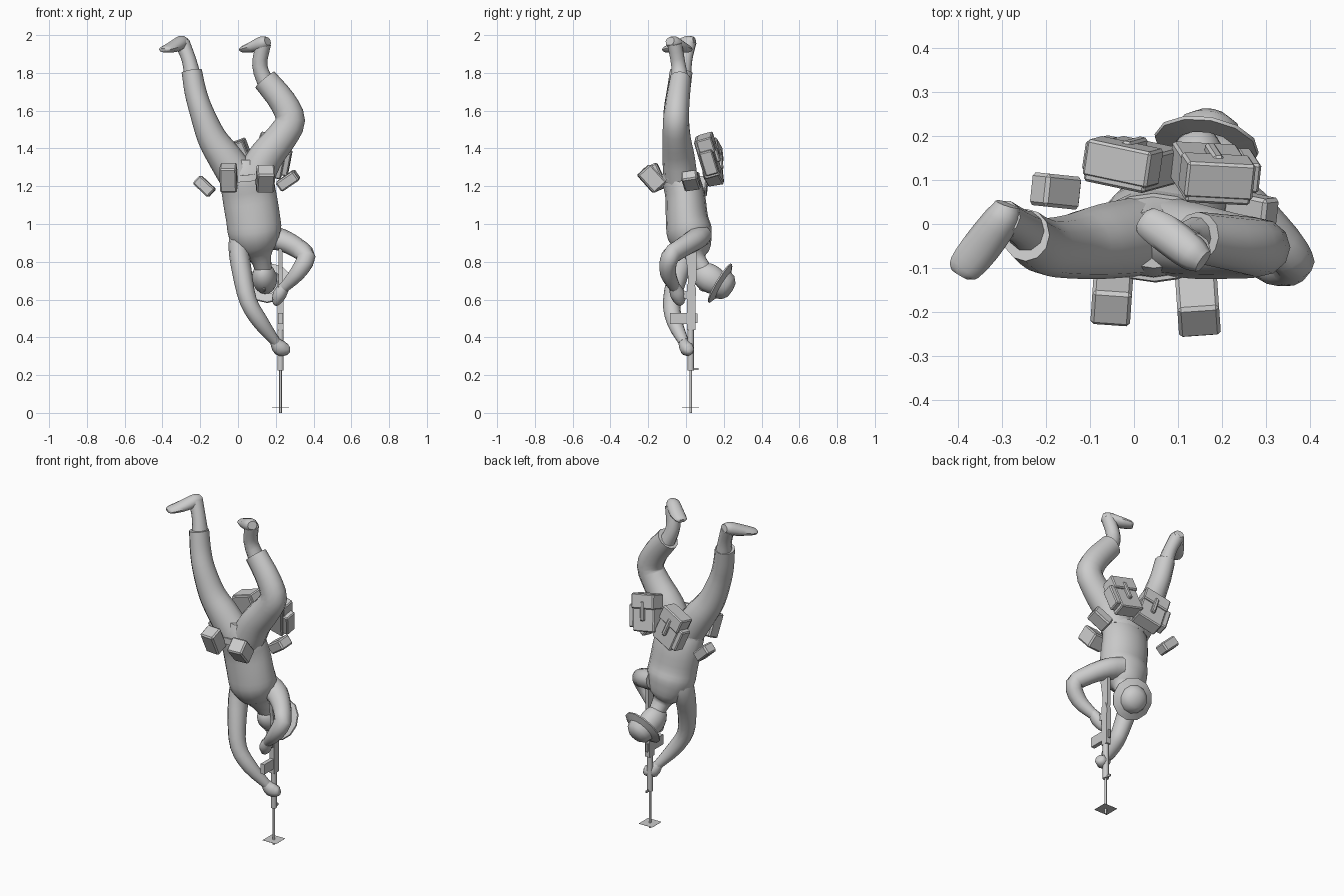
import bpy, bmesh, math
from mathutils import Vector, Matrix, Euler

if "Cube" in bpy.data.objects:
    bpy.data.objects.remove(bpy.data.objects["Cube"])

grey = bpy.data.materials.new("plain grey")
grey.diffuse_color = (0.6, 0.6, 0.6, 1)
grey.use_nodes = True
grey.node_tree.nodes["Principled BSDF"].inputs["Base Color"].default_value = grey.diffuse_color


def finish(name, bm, smooth=None):
    bmesh.ops.recalc_face_normals(bm, faces=bm.faces)
    me = bpy.data.meshes.new(name)
    bm.to_mesh(me)
    bm.free()
    me.materials.append(grey)
    ob = bpy.data.objects.new(name, me)
    bpy.context.collection.objects.link(ob)
    if smooth:
        bpy.ops.object.select_all(action='DESELECT')
        ob.select_set(True)
        bpy.context.view_layer.objects.active = ob
        bpy.ops.object.shade_smooth_by_angle(angle=math.radians(smooth))
    return ob


def spline(keys, steps):
    """Catmull-Rom through (x, y, z, ru, rv) keys."""
    k = [Vector(p) for p in keys]
    k = [k[0] * 2 - k[1]] + k + [k[-1] * 2 - k[-2]]
    out = []
    for i in range(1, len(k) - 2):
        a, b, c, d = k[i - 1:i + 3]
        for s in range(steps):
            t = s / steps
            out.append(0.5 * (2 * b + (c - a) * t + (2 * a - 5 * b + 4 * c - d) * t * t
                              + (3 * b - a - 3 * c + d) * t ** 3))
    return out + [k[-2]]


def loft(name, keys, ref=(0, 1, 0), sides=12, steps=3):
    """Elliptical tube; rv is the radius along ref, ru the one across it."""
    pts = spline(keys, steps)
    pos = [Vector(p[:3]) for p in pts]
    bm = bmesh.new()
    rings = []
    for i, p in enumerate(pts):
        t = (pos[min(i + 1, len(pos) - 1)] - pos[max(i - 1, 0)]).normalized()
        v = Vector(ref)
        v = (v - t * v.dot(t)).normalized()
        u = v.cross(t)
        angles = [2 * math.pi * j / sides for j in range(sides)]
        rings.append([bm.verts.new(pos[i] + u * math.cos(a) * p[3] + v * math.sin(a) * p[4])
                      for a in angles])
    for a, b in zip(rings, rings[1:]):
        for j in range(sides):
            bm.faces.new((a[j], a[(j + 1) % sides], b[(j + 1) % sides], b[j]))
    bm.faces.new(rings[0])
    bm.faces.new(rings[-1])
    return finish(name, bm, 50)


def box(name, centre, size, rot=(0, 0, 0), bevel=0.008):
    """Bevelled box, rotation in degrees."""
    bm = bmesh.new()
    bmesh.ops.create_cube(bm, size=1)
    bmesh.ops.scale(bm, vec=size, verts=bm.verts)
    if bevel:
        bmesh.ops.bevel(bm, geom=bm.edges[:], offset=bevel, segments=1, affect='EDGES')
    r = Euler([math.radians(a) for a in rot]).to_matrix().to_4x4()
    bm.transform(Matrix.Translation(centre) @ r)
    return finish(name, bm)


def extrude_yz(name, pts, x, width):
    """Side profile in y, z extruded across x."""
    bm = bmesh.new()
    f = bm.faces.new([bm.verts.new((x - width / 2, y, z)) for y, z in pts])
    g = bmesh.ops.extrude_face_region(bm, geom=[f])
    bmesh.ops.translate(bm, vec=(width, 0, 0),
                        verts=[v for v in g["geom"] if isinstance(v, bmesh.types.BMVert)])
    return finish(name, bm)


def rod(name, x, y, z0, z1, r, sides=8):
    return loft(name, [(x, y, z0, r, r), (x, y, z1, r, r)], sides=sides, steps=1)


# Torso, from hips down to the neck, and belt
loft("torso", [(.045, -.035, 1.34, .09, .065), (.045, -.03, 1.25, .135, .095),
               (.06, -.005, 1.15, .143, .105), (.08, .005, 1.03, .143, .112),
               (.09, .02, .95, .14, .12), (.105, .045, .87, .105, .09),
               (.12, .055, .82, .058, .05), (.135, .09, .76, .045, .045)], sides=16)
loft("belt", [(.045, -.03, 1.265, .14, .1), (.048, -.028, 1.23, .145, .105)], sides=16, steps=1)

# Trouser legs
loft("straight_leg", [(.0, -.03, 1.25, .1, .09), (-.075, -.04, 1.36, .09, .085),
                      (-.14, -.05, 1.46, .077, .074), (-.195, -.052, 1.6, .063, .066),
                      (-.225, -.04, 1.7, .058, .062), (-.245, -.025, 1.81, .054, .06)])
loft("bent_leg", [(.09, -.03, 1.25, .1, .09), (.15, -.04, 1.36, .092, .085),
                  (.23, -.05, 1.46, .083, .074), (.277, -.053, 1.55, .078, .068),
                  (.235, -.045, 1.65, .072, .064), (.142, -.03, 1.765, .066, .058)])

# Boots: ankle shaft and foot
loft("straight_leg_ankle", [(-.24, -.02, 1.78, .045, .05), (-.26, -.005, 1.87, .038, .04),
                            (-.295, .015, 1.96, .04, .04)], sides=10)
loft("straight_leg_foot", [(-.287, .045, 1.968, .028, .024), (-.3, .012, 1.96, .04, .037),
                           (-.345, -.05, 1.938, .044, .03), (-.385, -.1, 1.925, .038, .018),
                           (-.395, -.115, 1.921, .022, .01)], ref=(0, 0, 1), sides=10)
loft("bent_leg_ankle", [(.15, -.03, 1.74, .045, .05), (.115, -.04, 1.84, .04, .04),
                        (.135, -.06, 1.955, .04, .04)], sides=10)
loft("bent_leg_foot", [(.157, -.085, 1.968, .028, .024), (.132, -.067, 1.958, .04, .037),
                       (.08, -.027, 1.938, .043, .03), (.03, .005, 1.925, .035, .018),
                       (.018, .013, 1.921, .022, .01)], ref=(0, 0, 1), sides=10)

# Arms and hands
loft("supporting_arm", [(.03, .03, .97, .065, .075), (.005, .01, .88, .056, .07),
                        (.022, -.04, .74, .052, .055), (.055, -.075, .59, .046, .047),
                        (.12, -.06, .48, .042, .042), (.2, -.012, .375, .026, .028)])
loft("supporting_hand", [(.19, -.015, .385, .024, .026), (.222, .0, .345, .042, .036),
                         (.26, .015, .335, .03, .03), (.272, .02, .335, .012, .012)], sides=8)
loft("trigger_arm", [(.16, .06, .93, .06, .08), (.23, .045, .915, .058, .065),
                     (.31, -.02, .875, .053, .052), (.36, -.085, .825, .05, .048),
                     (.315, -.095, .74, .043, .043), (.245, -.06, .665, .028, .03)],
     ref=(0, 1, .4))
loft("trigger_hand", [(.25, -.06, .675, .026, .028), (.222, -.045, .63, .036, .04),
                      (.205, -.03, .59, .026, .03), (.2, -.02, .575, .012, .014)], sides=8)

# Head and brimmed helmet share a tilted axis
axis = Vector((.15, .84, -.5)).normalized()
tilt = axis.to_track_quat('Z', 'Y').to_matrix().to_4x4()
bm = bmesh.new()
bmesh.ops.create_uvsphere(bm, u_segments=16, v_segments=10, radius=1)
bmesh.ops.scale(bm, vec=(.066, .076, .1), verts=bm.verts)
bm.transform(Matrix.Translation((.14, .125, .712)) @ tilt)
finish("head", bm, 60)
face = Vector((.137, .09, .665))
box("nose", face + Vector((0, -.006, -.008)), (.018, .03, .022), (-30, 0, 0), .005)

bm = bmesh.new()
profile = [(.07, -.012), (.118, -.008), (.12, 0), (.08, .018), (.07, .045), (.045, .066), (.012, .072)]
rows = [[bm.verts.new((r * math.cos(a), r * math.sin(a), h))
         for a in [2 * math.pi * j / 12 for j in range(12)]] for r, h in profile]
for a, b in zip(rows, rows[1:]):
    for j in range(12):
        bm.faces.new((a[j], a[(j + 1) % 12], b[(j + 1) % 12], b[j]))
bm.faces.new(rows[-1])
bm.transform(Matrix.Translation((.165, .183, .685)) @ tilt)
finish("helmet", bm, 35)

# Rifle pointing down
RX, RY = .225, .025
rod("rifle_barrel", RX, RY, 0, .25, .007)
rod("rifle_handguard", RX, RY, .225, .46, .017)
extrude_yz("rifle_receiver", [(.005, .44), (.05, .44), (.052, .66), (.04, .7), (.005, .68)], RX, .03)
extrude_yz("rifle_stock", [(.012, .66), (.045, .66), (.055, .7), (.055, .87), (-.01, .87), (.008, .76)], RX, .022)
extrude_yz("rifle_grip", [(.01, .6), (.01, .64), (-.07, .67), (-.075, .635)], RX, .024)
box("rifle_magazine", (RX, -.038, .5), (.024, .095, .06), bevel=0)
box("rifle_front_sight", (RX, .045, .232), (.008, .04, .012), bevel=0)
box("rifle_rear_sight", (RX, .055, .5), (.012, .012, .05), bevel=0)
box("muzzle_plate", (RX, RY, .03), (.09, .09, .001), bevel=0)

# Belt pouches: centre, size, rotation
pouches = [("left_front", (-.05, -.165, 1.245), (.09, .085, .14), (25, 0, -4)),
           ("right_front", (.145, -.182, 1.24), (.095, .09, .13), (42, 0, 4)),
           ("left_side", (-.178, .075, 1.2), (.06, .075, .11), (0, -47, -6)),
           ("right_side", (.265, .025, 1.23), (.06, .085, .115), (15, 55, 6))]
for n, c, s, r in pouches:
    box(n + "_pouch", c, s, r)

# Rear packs, each with flap, strap and side pocket
packs = [("left", (-.003, .135, 1.325), (10, -20, -12), -1),
         ("right", (.175, .115, 1.36), (16, 12, -3), 1)]
for n, c, r, side in packs:
    m = Euler([math.radians(a) for a in r]).to_matrix()
    for part, off, size in [("body", (0, 0, 0), (.15, .085, .21)),
                            ("flap", (0, .012, .065), (.158, .085, .085)),
                            ("strap", (0, .03, .01), (.025, .06, .11)),
                            ("side_pocket", (side * .088, .005, -.02), (.035, .07, .13))]:
        box(n + "_pack_" + part, Vector(c) + m @ Vector(off), size, r, .006)
